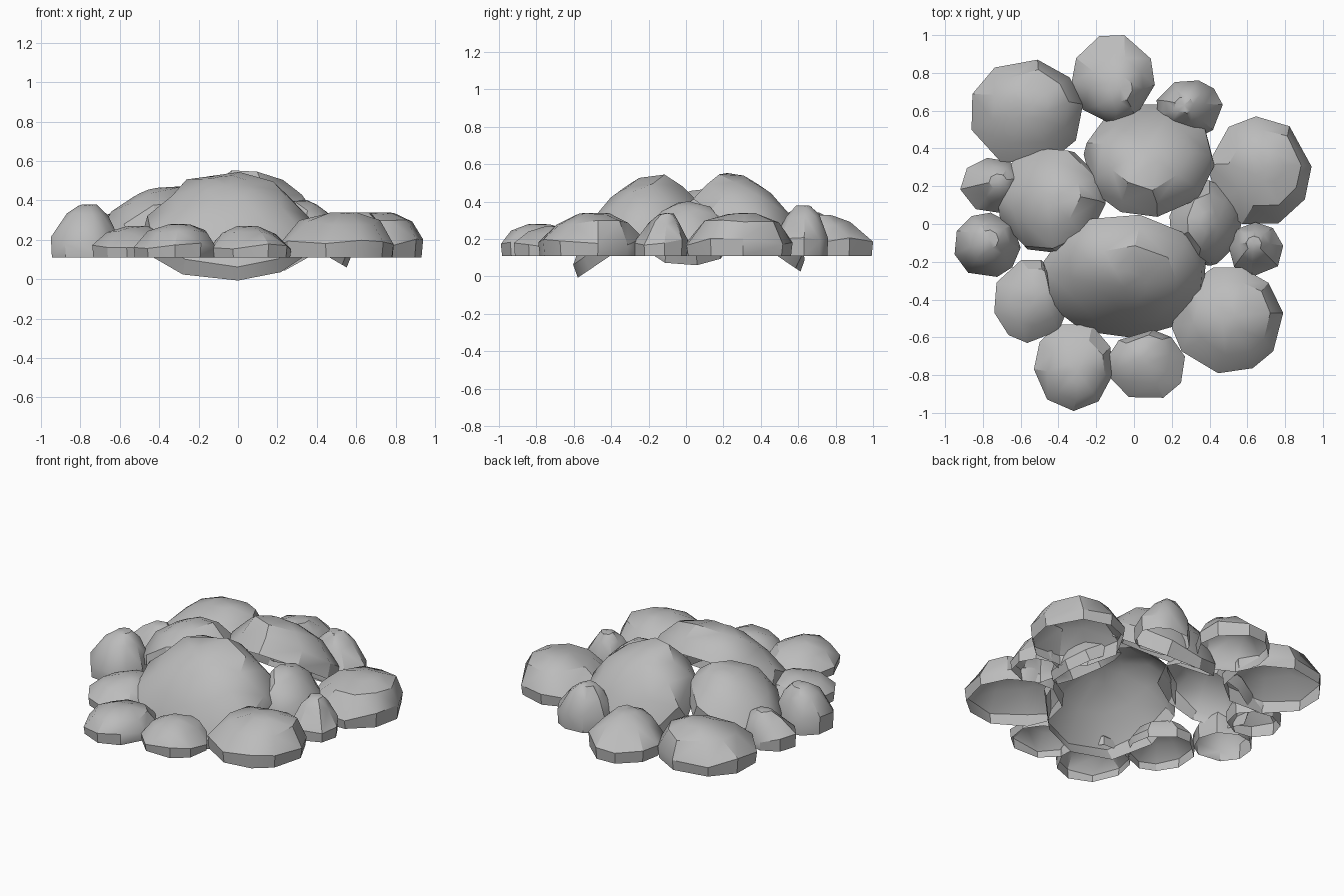
import bpy, bmesh, math, random
from mathutils import Vector, Euler

cube = bpy.data.objects.get("Cube")
if cube:
    bpy.data.objects.remove(cube)

# Single stone colour
stone = bpy.data.materials.new("grey_stone")
stone.use_nodes = True
GREY = (0.5, 0.5, 0.5, 1)
stone.diffuse_color = GREY
shader = stone.node_tree.nodes["Principled BSDF"]
shader.inputs["Base Color"].default_value = GREY
shader.inputs["Roughness"].default_value = 0.9

GROUND = 0.11
rng = random.Random(4)


def outline(sides, jitter):
    """Irregular convex ring fitted to the unit square."""
    turn = rng.random() * math.tau
    ring = []
    for i in range(sides):
        a = turn + math.tau * (i + rng.uniform(-jitter, jitter)) / sides
        ring.append(Vector((math.cos(a), math.sin(a), 0)))
    for axis in (0, 1):
        low = min(p[axis] for p in ring)
        high = max(p[axis] for p in ring)
        for p in ring:
            p[axis] = 2 * (p[axis] - low) / (high - low) - 1
    return ring


def rock(name, centre, radii, height, peak=(0, 0), lean=(0, 0), sides=9,
         foot=0.97, shoulder=0.69):
    """Hollow chipped stone: short wall, sloping shoulder and small cap."""
    bm = bmesh.new()
    base = outline(sides, 0.2)
    # level, ring scale, share of the peak offset, height variation
    profile = ((0, foot, 0, 0), (0.34, 1, 0, 0.1),
               (0.78, shoulder, 0.65, 0.06), (0.98, 0.28, 1, 0.02))
    rings = []
    for level, scale, shift, vary in profile:
        ring = []
        for p in base:
            s = scale * (1 + rng.uniform(-vary, vary) * (scale < 1))
            z = height * (level + rng.uniform(-vary, vary))
            ring.append(bm.verts.new((p.x * radii[0] * s + peak[0] * shift,
                                      p.y * radii[1] * s + peak[1] * shift, z)))
        rings.append(ring)
    for lower, upper in zip(rings, rings[1:]):
        for i in range(sides):
            j = (i + 1) % sides
            bm.faces.new((lower[i], lower[j], upper[j], upper[i]))
    tip = bm.verts.new((peak[0], peak[1], height))
    for i in range(sides):
        bm.faces.new((rings[-1][i], rings[-1][(i + 1) % sides], tip))
    bmesh.ops.triangulate(bm, faces=[f for f in bm.faces if len(f.verts) > 3])

    mesh = bpy.data.meshes.new(name)
    bm.to_mesh(mesh)
    bm.free()
    mesh.materials.append(stone)
    obj = bpy.data.objects.new(name, mesh)
    bpy.context.collection.objects.link(obj)
    spin = Euler((math.radians(lean[0]), math.radians(lean[1]), 0))
    mesh.transform(spin.to_matrix().to_4x4())
    obj.location = centre
    bpy.ops.object.select_all(action="DESELECT")
    obj.select_set(True)
    bpy.context.view_layer.objects.active = obj
    bpy.ops.object.shade_smooth_by_angle(angle=math.radians(34))


def ground_rock(name, x0, x1, y0, y1, top, peak=(0, 0), **shape):
    """Outer stone described by its footprint and its highest level."""
    rock(name, ((x0 + x1) / 2, (y0 + y1) / 2, GROUND),
         ((x1 - x0) / 2, (y1 - y0) / 2), top - GROUND, peak, **shape)


# Ring of stones lying on the ground
ground_rock("back_right_rock", -.86, -.27, .32, .87, .35, (.03, .04))
ground_rock("back_rock", -.33, .11, .53, 1, .33, (.04, -.05), shoulder=.64)
ground_rock("back_left_pebble", .12, .47, .46, .76, .38, (-.03, .02), shoulder=.6)
ground_rock("left_rock", .39, .94, 0, .57, .34, (.05, .02))
ground_rock("left_pebble", .5, .79, -.28, .01, .34, (-.01, .03), sides=8, shoulder=.56)
ground_rock("front_left_rock", .2, .79, -.79, -.23, .34, (.04, .02), sides=10)
ground_rock("front_rock", -.13, .27, -.92, -.56, .27, (-.02, .04))
ground_rock("front_right_rock", -.53, -.11, -.99, -.53, .28, (.02, -.02))
ground_rock("right_front_rock", -.74, -.34, -.63, -.19, .27, (.03, .03))
ground_rock("right_pebble", -.95, -.6, -.28, .06, .38, (.01, .03), shoulder=.6)
ground_rock("right_back_pebble", -.92, -.58, .06, .35, .32, (.03, .02), sides=8, shoulder=.6)

# Larger stones leaning against each other in the middle
rock("centre_front_boulder", (-.05, -.265, .205), (.41, .36), .26,
     (0, .09), (34, 0), 11, foot=1.05)
rock("centre_back_boulder", (.08, .325, .22), (.33, .33), .26,
     (-.02, -.1), (-34, 0), 10, foot=1.05)
rock("centre_right_boulder", (-.43, .12, .225), (.29, .27), .22,
     (.04, 0), (-10, -20), 10, foot=1.03)
rock("centre_left_boulder", (.37, .01, .165), (.2, .22), .2,
     (-.08, 0), (0, 30), foot=1.05)
